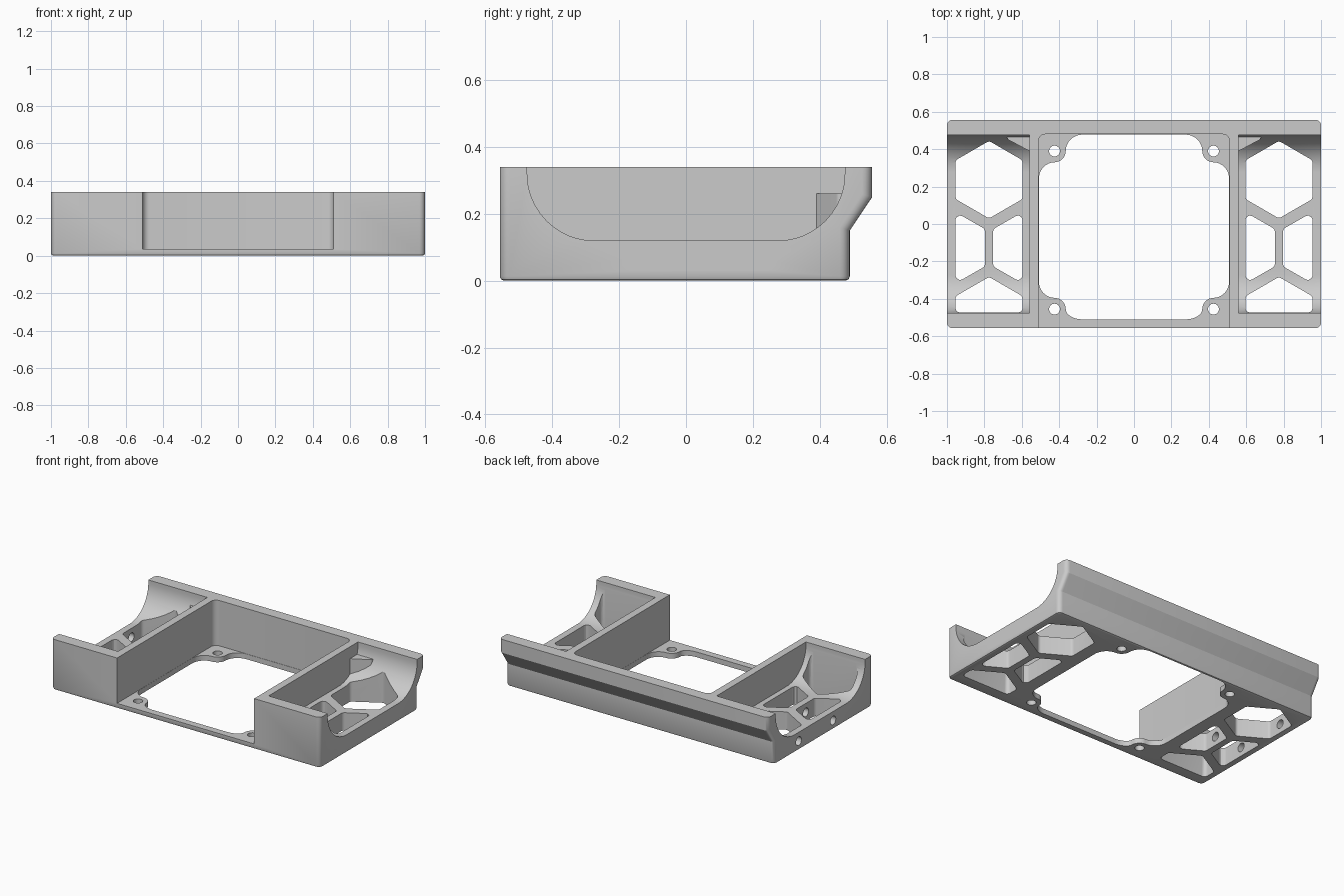
import bpy, bmesh, math
from mathutils import Matrix, Vector

cube = bpy.data.objects.get("Cube")
if cube:
    bpy.data.objects.remove(cube)

grey = bpy.data.materials.new("plain_grey")
grey.use_nodes = True
colour = (0.6, 0.6, 0.6, 1)
grey.diffuse_color = colour
grey.node_tree.nodes["Principled BSDF"].inputs["Base Color"].default_value = colour

ALONG_X = Matrix(((0, 0, 1), (1, 0, 0), (0, 1, 0)))  # profile (y, z) swept along x


def prism(name, pts, lo, hi, along_x=False):
    """Sweep a 2D outline between two levels, along z or along x."""
    bm = bmesh.new()
    face = bm.faces.new([bm.verts.new((p[0], p[1], lo)) for p in pts])
    ext = bmesh.ops.extrude_face_region(bm, geom=[face])
    moved = [v for v in ext["geom"] if isinstance(v, bmesh.types.BMVert)]
    bmesh.ops.translate(bm, verts=moved, vec=(0, 0, hi - lo))
    if along_x:
        for v in bm.verts:
            v.co = ALONG_X @ v.co
    bmesh.ops.recalc_face_normals(bm, faces=bm.faces)
    mesh = bpy.data.meshes.new(name)
    bm.to_mesh(mesh)
    bm.free()
    mesh.materials.append(grey)
    ob = bpy.data.objects.new(name, mesh)
    bpy.context.collection.objects.link(ob)
    return ob


def rounded(pts, r, steps=5):
    """Replace every corner by an arc; r may be a list of radii."""
    out, n = [], len(pts)
    for i in range(n):
        p, a, b = Vector(pts[i]), Vector(pts[i - 1]), Vector(pts[(i + 1) % n])
        rad = r[i] if isinstance(r, list) else r
        if rad == 0:
            out.append(p)
            continue
        da, db = (a - p).normalized(), (b - p).normalized()
        half = da.angle(db) / 2
        centre = p + (da + db).normalized() * rad / math.sin(half)
        va = p + da * rad / math.tan(half) - centre
        vb = p + db * rad / math.tan(half) - centre
        out += [centre + va.lerp(vb, k / steps).normalized() * rad for k in range(steps + 1)]
    return out


def arc(cx, cy, rx, ry, a0, a1, steps=8):
    angles = [math.radians(a0 + (a1 - a0) * k / steps) for k in range(steps + 1)]
    return [(cx + rx * math.cos(a), cy + ry * math.sin(a)) for a in angles]


def disc(cx, cy, r):
    return arc(cx, cy, r, r, 0, 345, 23)


def flip(pts, s):
    return [(s * p[0], p[1]) for p in pts]


def bevel(bm, test, offset, segments):
    edges = [e for e in bm.edges if test(*[v.co for v in e.verts])]
    bmesh.ops.bevel(bm, geom=edges, offset=offset, segments=segments,
                    profile=0.5, affect="EDGES", clamp_overlap=True)


# Body: side profile with an overhanging rear lip, rounded ends, chamfered base
profile = [(-0.557, 0), (0.49, 0), (0.49, 0.15), (0.557, 0.25), (0.557, 0.34), (-0.557, 0.34)]
body = prism("tray_body", profile, -1, 1, True)
bm = bmesh.new()
bm.from_mesh(body.data)
bevel(bm, lambda a, b: abs(a.x - b.x) < 0.01 and abs(a.z - b.z) > 0.05, 0.03, 5)
bevel(bm, lambda a, b: max(a.z, b.z) < 0.001, 0.013, 2)
bm.to_mesh(body.data)
bm.free()

cutters = []


def cut(*args):
    cutters.append(prism("cutter", *args))


# Central bay, open to the front
cut(rounded([(-0.51, -0.7), (0.51, -0.7), (0.51, 0.48), (-0.51, 0.48)], [0, 0, 0.035, 0.035]), 0.035, 0.5)


# Opening in the bay floor, with a screw tab at each corner
def tab_corner(hx, hy, ex, ey):
    sy = 1 if hy > 0 else -1
    d, t = 0.15, 0.06
    pts = arc(0, -d, ex - hx, d - t, 0, 90)
    pts += arc(0, 0, t, t, 270, 180)[1:]
    pts += arc(-d, 0, d - t, abs(ey - hy), 0, 90)[1:]
    return [(hx + p[0], hy + sy * p[1]) for p in pts]


back = tab_corner(0.425, 0.39, 0.509, 0.478)
front = tab_corner(0.425, -0.455, 0.509, -0.51)
right_half = front[::-1] + back
cut(right_half + flip(right_half, -1)[::-1], -0.1, 0.1)

# Honeycomb outlines of one side bay
CX, R, RIB = 0.775, 0.207, 0.022
W = R * math.cos(math.radians(30))
HEX_Y, MID_Y, FRONT_Y = 0.237, -0.127, -0.49
hexagon = [(CX + R * math.sin(math.radians(60 * k)), HEX_Y + R * math.cos(math.radians(60 * k)))
           for k in range(6)]
outer_cell = [(CX + RIB, MID_Y + 0.1), (CX + W, MID_Y + 0.19),
              (CX + W, MID_Y - 0.19), (CX + RIB, MID_Y - 0.1)]
inner_cell = [(2 * CX - x, y) for x, y in outer_cell]
front_cell = [(CX, FRONT_Y + R), (CX + W, FRONT_Y + R / 2), (CX + W, -0.473),
              (CX - W, -0.473), (CX - W, FRONT_Y + R / 2)]
bay_side = rounded([(-0.475, 0.5), (-0.475, 0.12), (0.475, 0.12), (0.475, 0.5)],
                   [0, 0.2, 0.2, 0], 14)

gussets = []
for s, side in ((1, "left"), (-1, "right")):
    # Side bay with rounded ends, then the honeycomb through its floor
    cut(bay_side, *sorted((s * 0.56, s * 1.2)), True)
    for cell in (hexagon, outer_cell, inner_cell, front_cell):
        cut(flip(rounded(cell, 0.025), s), -0.1, 0.3)
    # Side screw holes and floor screw holes
    for y in (-0.135, 0.23):
        cut(disc(y, 0.06, 0.029), *sorted((s * 0.7, s * 1.2)), True)
    for y in (0.39, -0.455):
        cut(disc(s * 0.425, y, 0.029), -0.1, 0.1)
    # Flat gusset at the back inner corner of the bay
    outline = rounded([(0.55, 0.482), (0.55, 0.385), (0.675, 0.452), (0.685, 0.482)], [0, 0, 0.015, 0])
    gussets.append(prism(side + "_gusset", flip(outline, s), 0.1, 0.26))

bpy.context.view_layer.objects.active = body
for c in cutters:
    mod = body.modifiers.new("cut", "BOOLEAN")
    mod.operation = "DIFFERENCE"
    mod.solver = "EXACT"
    mod.object = c
    bpy.ops.object.modifier_apply(modifier=mod.name)
    bpy.data.objects.remove(c)

# Smooth the rounded parts only
bpy.ops.object.select_all(action="DESELECT")
for ob in [body] + gussets:
    ob.select_set(True)
bpy.ops.object.shade_smooth_by_angle(angle=math.radians(30))
